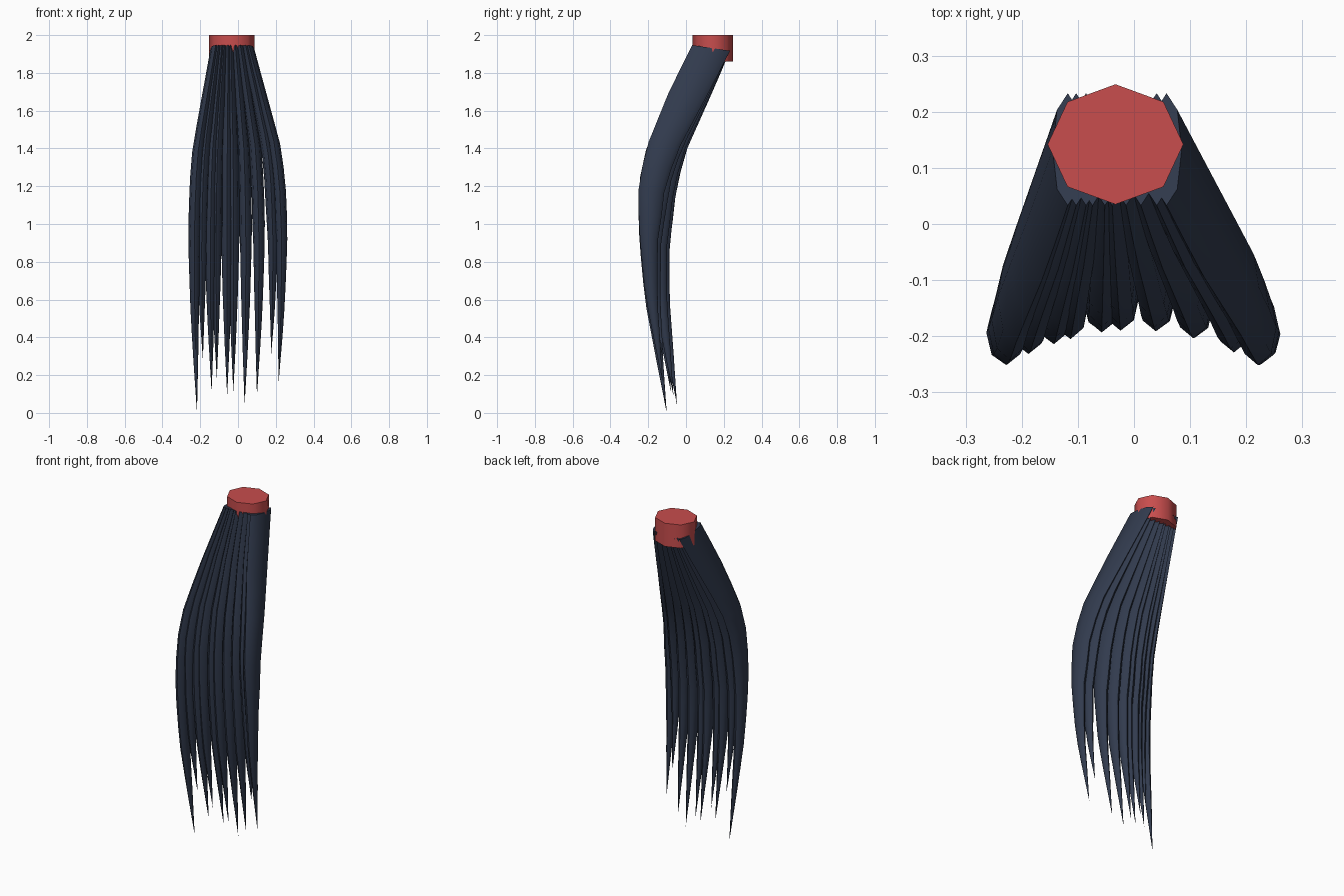
import bpy, bmesh, math

if "Cube" in bpy.data.objects:
    bpy.data.objects.remove(bpy.data.objects["Cube"])


def material(name, rgb):
    m = bpy.data.materials.new(name)
    m.diffuse_color = (*rgb, 1)
    m.use_nodes = True
    m.node_tree.nodes["Principled BSDF"].inputs["Base Color"].default_value = m.diffuse_color
    return m


hair_mat = material("dark slate hair", (0.031, 0.043, 0.075))
band_mat = material("red band", (0.58, 0.075, 0.075))


def interp(table, v):
    """Linear lookup in a table sorted by falling key."""
    if v >= table[0][0]:
        return table[0][1]
    for (a, p), (b, q) in zip(table, table[1:]):
        if v >= b:
            return p + (q - p) * (a - v) / (a - b)
    return table[-1][1]


def finish(bm, name, mat, angle):
    bmesh.ops.recalc_face_normals(bm, faces=bm.faces)
    me = bpy.data.meshes.new(name)
    bm.to_mesh(me)
    bm.free()
    me.materials.append(mat)
    ob = bpy.data.objects.new(name, me)
    bpy.context.collection.objects.link(ob)
    bpy.ops.object.select_all(action='DESELECT')
    ob.select_set(True)
    bpy.context.view_layer.objects.active = ob
    bpy.ops.object.shade_smooth_by_angle(angle=math.radians(angle))
    return ob


# Shape of the tail by height: centre y, half depth, sideways spread
CENTRE_Y = [(1.93, .133), (1.7, .035), (1.4, -.08), (1.2, -.12), (.9, -.135),
            (.6, -.12), (.3, -.08), (0, -.04)]
DEPTH = [(1.93, .1), (1.7, .1), (1.4, .083), (1.2, .07), (.9, .052), (0, .045)]
SPREAD = [(1.93, 0), (1.6, .5), (1.4, .8), (1.2, .93), (.9, 1), (.5, .97), (0, .87)]
FORWARD = [(1.93, 0), (1.7, .32), (1.4, .73), (1.2, 1), (0, 1)]
# Taper along each lock (keys are the remaining length)
TAPER = [(1, 1), (.5, 1), (.3, .72), (.15, .4), (0, .0)]

ROOT_Z, RINGS, SIDES = 1.932, 14, 8


def lock(name, u, tip_z):
    """One tapered lock; u runs from -1 (left) to 1 (right)."""
    bm = bmesh.new()
    rings = []
    root_x, mid_x = -0.03 + 0.088 * u, 0.232 * u
    for i in range(RINGS):
        t = i / RINGS
        z = ROOT_Z + (tip_z - ROOT_Z) * t
        x = root_x + (mid_x - root_x) * interp(SPREAD, z)
        y = interp(CENTRE_Y, z) - 0.062 * u * u * interp(FORWARD, z)
        k = interp(TAPER, 1 - t)
        hw = (0.027 + 0.006 * min(1, t * 3)) * k
        hd = interp(DEPTH, z) * k
        ring = []
        for s in range(SIDES):
            a = 2 * math.pi * s / SIDES
            dy = hd * math.sin(a)
            ring.append(bm.verts.new((x + hw * math.cos(a), y + dy,
                                      z - 0.15 * dy * (1 - t))))
        rings.append(ring)
    tip = bm.verts.new((root_x + (mid_x - root_x) * interp(SPREAD, tip_z),
                        interp(CENTRE_Y, tip_z) - 0.062 * u * u, tip_z))
    for a, b in zip(rings, rings[1:]):
        for s in range(SIDES):
            n = (s + 1) % SIDES
            bm.faces.new((a[s], a[n], b[n], b[s]))
    for s in range(SIDES):
        bm.faces.new((rings[-1][s], rings[-1][(s + 1) % SIDES], tip))
    bm.faces.new(rings[0])
    finish(bm, name, hair_mat, 60)


# Hair locks: sideways position and tip height
LOCKS = [(-1, 0), (-.83, .28), (-.63, .11), (-.5, .18), (-.25, .09), (-.1, .11),
         (.18, .04), (.48, .09), (.8, .31), (1, .16)]
for i, (u, tip_z) in enumerate(LOCKS):
    lock(f"hair_lock_{i + 1}", u, tip_z)

# Octagonal hair band around the root
bm = bmesh.new()
bands = [[bm.verts.new((-0.033 + 0.121 * math.cos(s * math.pi / 4),
                        0.142 + 0.107 * math.sin(s * math.pi / 4), z))
          for s in range(8)] for z in (1.86, 2.0)]
for s in range(8):
    n = (s + 1) % 8
    bm.faces.new((bands[0][s], bands[0][n], bands[1][n], bands[1][s]))
for ring in bands:
    bm.faces.new(ring)
finish(bm, "hair_band", band_mat, 60)
